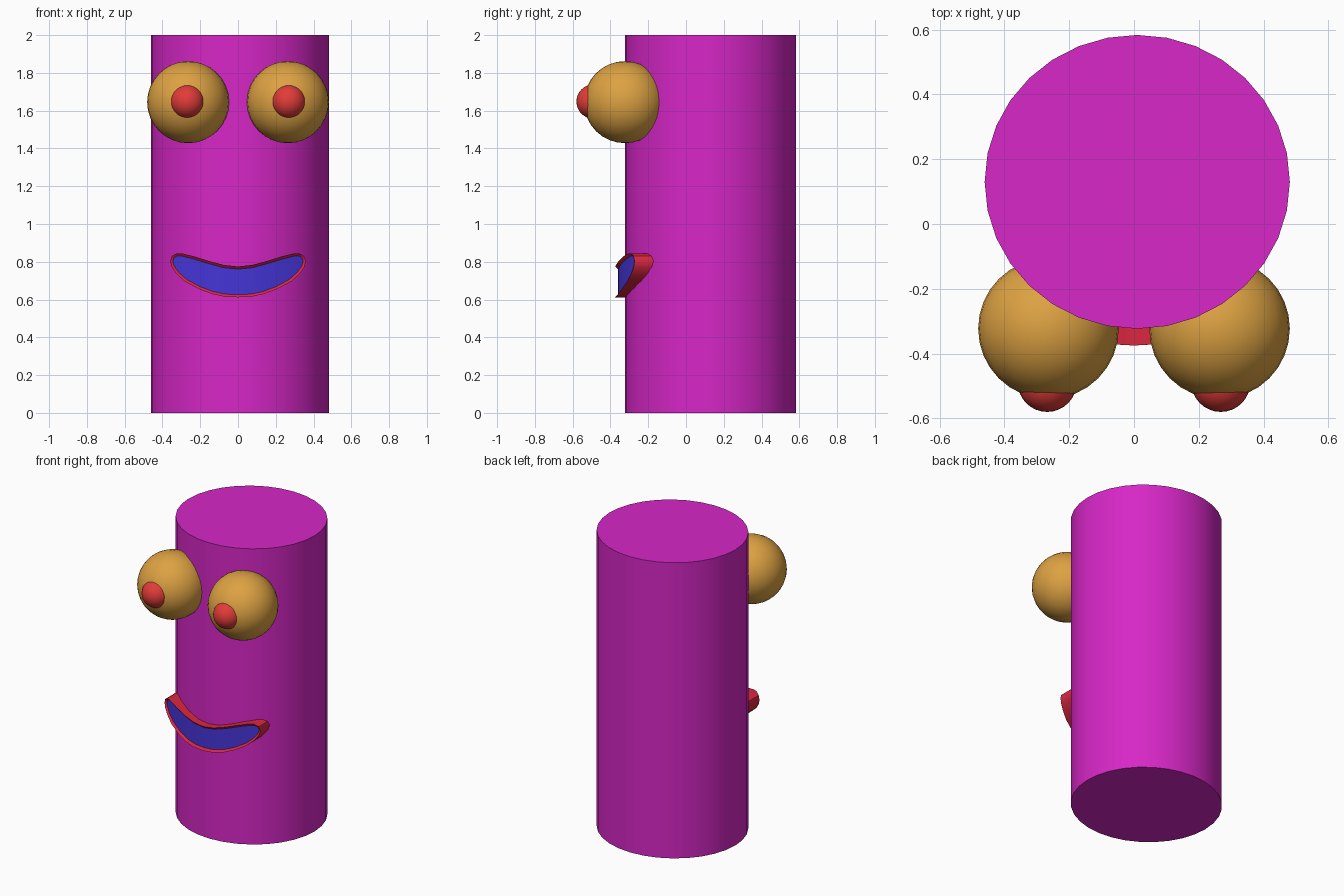
import bpy, bmesh
from mathutils import Vector
from math import radians

if "Cube" in bpy.data.objects:
    bpy.data.objects.remove(bpy.data.objects["Cube"])


def material(name, rgb):
    m = bpy.data.materials.new(name)
    m.diffuse_color = (*rgb, 1)
    m.use_nodes = True
    m.node_tree.nodes["Principled BSDF"].inputs["Base Color"].default_value = m.diffuse_color
    return m


MAGENTA = material("magenta", (0.68, 0.02, 0.57))
AMBER = material("amber", (0.72, 0.36, 0.055))
RED = material("red", (0.75, 0.045, 0.04))
LIP = material("lip_red", (0.70, 0.02, 0.05))
BLUE = material("blue", (0.06, 0.035, 0.68))


def finish(name, *mats, angle=35):
    ob = bpy.context.object
    ob.name = name
    for m in mats:
        ob.data.materials.append(m)
    bpy.ops.object.shade_smooth_by_angle(angle=radians(angle))
    return ob


def ball(name, loc, r, mat):
    bpy.ops.mesh.primitive_uv_sphere_add(segments=32, ring_count=16, radius=r, location=loc)
    finish(name, mat)


# Body: slightly oval column
bpy.ops.mesh.primitive_cylinder_add(vertices=32, radius=1, depth=2, location=(0.01, 0.13, 1))
bpy.context.object.scale = (0.471, 0.4535, 1)
bpy.ops.object.transform_apply(location=False, rotation=False, scale=True)
finish("body", MAGENTA)

# Eyes and pupils
for side, s in (("left", -1), ("right", 1)):
    ball(side + "_eye", (s * 0.264, -0.323, 1.645), 0.217, AMBER)
    ball(side + "_pupil", (s * 0.268, -0.489, 1.648), 0.091, RED)

# Mouth: half outline from bottom centre, round the corner, to top centre
half = [(0, .612), (.07, .615), (.14, .63), (.21, .657), (.28, .695), (.325, .735),
        (.35, .77), (.359, .802), (.35, .83), (.325, .845), (.29, .843), (.23, .828),
        (.15, .803), (.075, .783), (0, .775)]
outline = [Vector(p) for p in half] + [Vector((-x, z)) for x, z in half[-2:0:-1]]
n = len(outline)


def inset(i, d):
    t = (outline[(i + 1) % n] - outline[i - 1]).normalized()
    return outline[i] + d * Vector((-t.y, t.x))


def ring(bm, pts, dy):
    # lip front follows the curve of the body
    return [bm.verts.new((p.x, -0.375 + 0.1 * (abs(p.x) / 0.355) ** 2 + dy, p.y)) for p in pts]


bm = bmesh.new()
inner = [inset(i, 0.014) for i in range(n)]
rings = [ring(bm, outline, 0.13), ring(bm, outline, 0), ring(bm, inner, 0.014)]
for a, b in zip(rings, rings[1:]):
    for i in range(n):
        j = (i + 1) % n
        bm.faces.new((a[i], a[j], b[j], b[i]))

# Blue mouth opening: strips joining lower and upper lip
r = rings[-1]
k = len(half) - 1


def pair(x):
    # lower and upper index for column x, counted from the right corner
    c = k // 2
    return (c - x) % n, (c + x) % n


for x in range(n // 2):
    (a, b), (c, d) = pair(x), pair(x + 1)
    idx = list(dict.fromkeys((a, b, d, c)))
    bm.faces.new([r[i] for i in idx]).material_index = 1
bmesh.ops.recalc_face_normals(bm, faces=bm.faces)
bm.faces.ensure_lookup_table()
if bm.faces[-5].normal.y > 0:
    bmesh.ops.reverse_faces(bm, faces=bm.faces)
me = bpy.data.meshes.new("mouth")
bm.to_mesh(me)
bm.free()
mouth = bpy.data.objects.new("mouth", me)
bpy.context.collection.objects.link(mouth)
bpy.ops.object.select_all(action='DESELECT')
mouth.select_set(True)
bpy.context.view_layer.objects.active = mouth
finish("mouth", LIP, BLUE)
